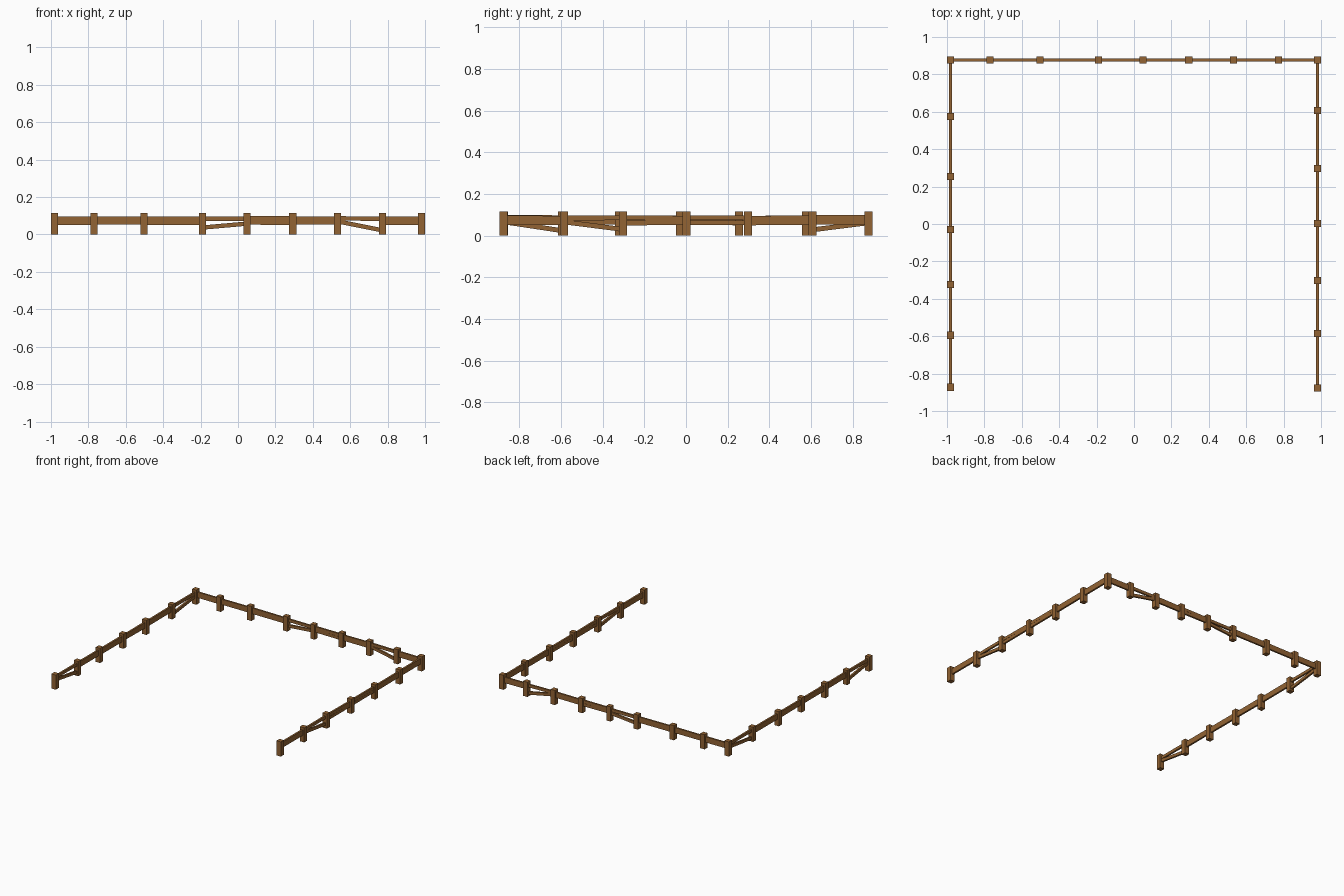
import bpy, bmesh, random
from mathutils import Vector, Matrix

if "Cube" in bpy.data.objects:
    bpy.data.objects.remove(bpy.data.objects["Cube"])

random.seed(4)
wood = bpy.data.materials.new("brown_wood")
wood.diffuse_color = (0.29, 0.125, 0.033, 1)
wood.use_nodes = True
wood.node_tree.nodes["Principled BSDF"].inputs["Base Color"].default_value = wood.diffuse_color

POST_W, POST_H = 0.038, 0.115
RAIL_T, RAIL_H = 0.014, 0.023
X, Y = 0.981, 0.877


def add_box(name, matrix):
    mesh = bpy.data.meshes.new(name)
    bm = bmesh.new()
    bmesh.ops.create_cube(bm, size=1, matrix=matrix)
    bm.to_mesh(mesh)
    bm.free()
    mesh.materials.append(wood)
    obj = bpy.data.objects.new(name, mesh)
    bpy.context.collection.objects.link(obj)


def post(name, p):
    add_box(name, Matrix.Translation((p[0], p[1], POST_H / 2))
            @ Matrix.Diagonal((POST_W, POST_W, POST_H, 1)))


def rail(name, p, q, za, zb):
    a, b = Vector((*p, za)), Vector((*q, zb))
    d = b - a
    along = d.normalized()
    side = Vector((0, 0, 1)).cross(along).normalized()
    rot = Matrix((along, side, along.cross(side))).transposed().to_4x4()
    add_box(name, Matrix.Translation((a + b) / 2) @ rot
            @ Matrix.Diagonal((d.length, RAIL_T, RAIL_H, 1)))


def fence(side, points, fallen):
    # Upper and lower rail per bay; fallen bays have a dropped lower rail
    for i, (p, q) in enumerate(zip(points, points[1:])):
        j = [random.uniform(-0.002, 0.002) for _ in range(4)]
        rail(f"{side}_upper_rail", p, q, 0.085 + j[0], 0.085 + j[1])
        za, zb = fallen.get(i, (0.063 + j[2], 0.063 + j[3]))
        rail(f"{side}_lower_rail", p, q, za, zb)


back = [(x, Y) for x in (-X, -0.77, -0.503, -0.19, 0.048, 0.293, 0.532, 0.772, X)]
left = [(-X, y) for y in (-Y + 0.004, -0.595, -0.323, -0.03, 0.254, 0.575, Y)]
right = [(X, y) for y in (-Y, -0.586, -0.303, 0.002, 0.297, 0.607, Y)]

# Posts (corner posts belong to the back row)
for p in back:
    post("back_post", p)
for p in left[:-1]:
    post("left_post", p)
for p in right[:-1]:
    post("right_post", p)

# Rails
fence("back", back, {3: (0.037, 0.058), 6: (0.07, 0.022)})
fence("left", left, {0: (0.066, 0.024), 5: (0.024, 0.062)})
fence("right", right, {1: (0.066, 0.03)})
